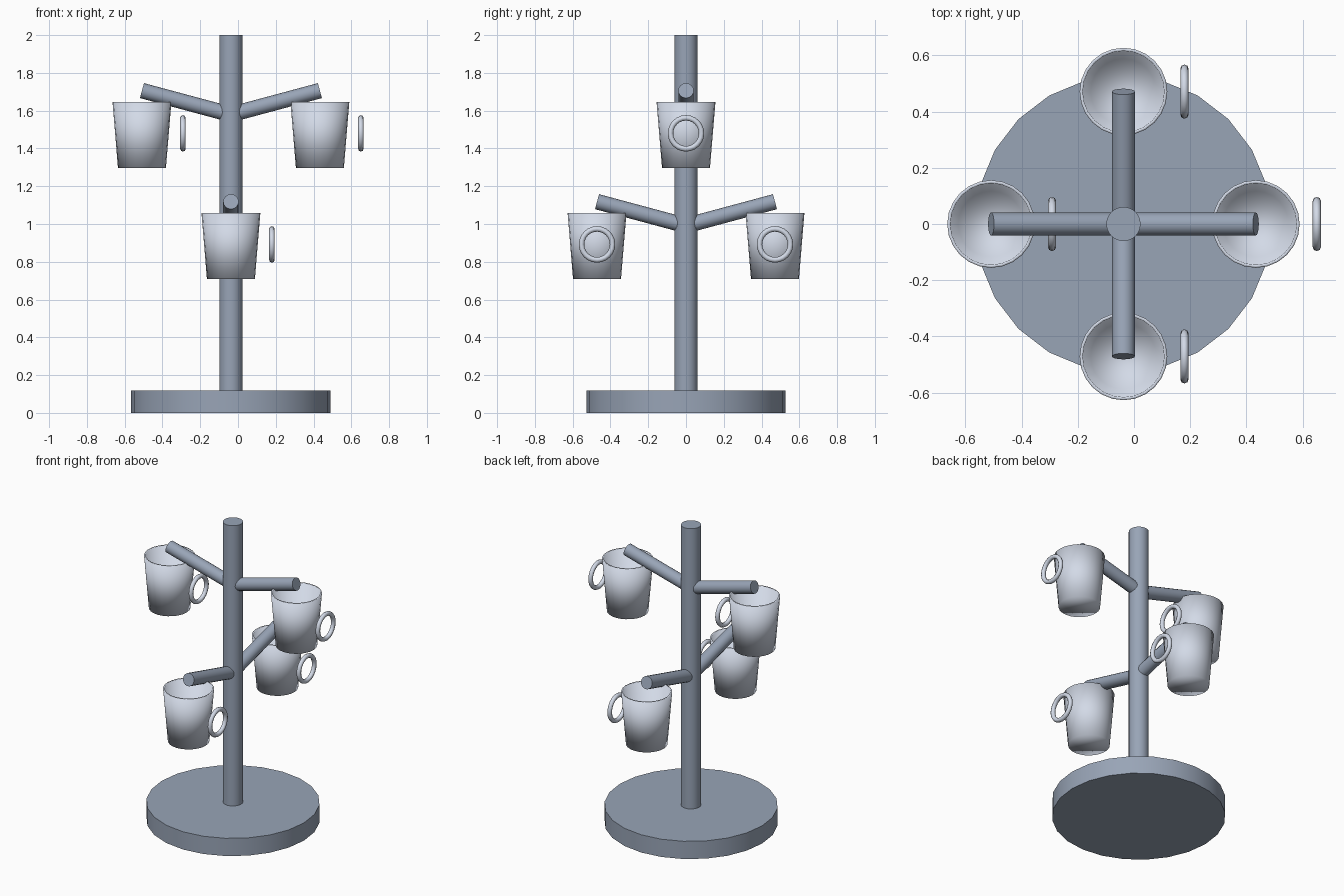
import bpy, bmesh, math
from mathutils import Vector

if "Cube" in bpy.data.objects:
    bpy.data.objects.remove(bpy.data.objects["Cube"])

CX = -0.0375         # stand axis; the handles shift the model's centre
ARM = 0.471          # horizontal reach of each arm


def material(name, rgb):
    mat = bpy.data.materials.new(name)
    mat.diffuse_color = (*rgb, 1)
    mat.use_nodes = True
    mat.node_tree.nodes["Principled BSDF"].inputs["Base Color"].default_value = mat.diffuse_color
    return mat


STAND = material("stand_slate", (0.316, 0.373, 0.471))
CERAMIC = material("cup_pale_grey", (0.65, 0.70, 0.80))


def finish(obj, name, mat, angle):
    obj.name = name
    obj.data.materials.append(mat)
    bpy.ops.object.select_all(action='DESELECT')
    obj.select_set(True)
    bpy.context.view_layer.objects.active = obj
    if angle >= 180:
        bpy.ops.object.shade_smooth()
    else:
        bpy.ops.object.shade_smooth_by_angle(angle=math.radians(angle))


def rod(name, start, end, radius, sides):
    """Capped cylinder between two points."""
    a, b = Vector(start), Vector(end)
    bpy.ops.mesh.primitive_cylinder_add(vertices=sides, radius=radius,
                                        depth=(b - a).length, location=(a + b) / 2)
    obj = bpy.context.object
    obj.rotation_euler = (b - a).to_track_quat('Z', 'Y').to_euler()
    finish(obj, name, STAND, 30)


def cup(name, x, y, z):
    """Tapered cup with wall thickness, plus its separate ring handle."""
    n = 24
    profile = [(0.127, 0), (0.156, 0.35), (0.145, 0.35), (0.117, 0.012)]
    bm = bmesh.new()
    rings = [[bm.verts.new((r * math.cos(2 * math.pi * i / n),
                            r * math.sin(2 * math.pi * i / n), h)) for i in range(n)]
             for r, h in profile]
    for low, high in zip(rings, rings[1:]):
        for i in range(n):
            j = (i + 1) % n
            bm.faces.new((low[i], low[j], high[j], high[i]))
    bm.faces.new(rings[0][::-1])
    bm.faces.new(rings[-1])
    mesh = bpy.data.meshes.new(name)
    bm.to_mesh(mesh)
    bm.free()
    obj = bpy.data.objects.new(name, mesh)
    obj.location = (x, y, z)
    bpy.context.collection.objects.link(obj)
    finish(obj, name, CERAMIC, 180)

    bpy.ops.mesh.primitive_torus_add(major_segments=24, minor_segments=8,
                                     major_radius=0.082, minor_radius=0.0145,
                                     location=(x + 0.217, y, z + 0.183),
                                     rotation=(0, math.pi / 2, 0))
    finish(bpy.context.object, name + "_handle", CERAMIC, 180)


# base and post
rod("base", (CX, 0, 0), (CX, 0, 0.119), 0.528, 24)
rod("post", (CX, 0, 0.1), (CX, 0, 2.0), 0.061, 24)

# upper pair of arms along x, lower pair along y, one cup under each tip
rise = ARM * math.tan(math.radians(15))
for level, z, dirs in (("upper", 1.58, ((1, 0), (-1, 0))),
                       ("lower", 0.992, ((0, 1), (0, -1)))):
    for k, (dx, dy) in enumerate(dirs, 1):
        tip = (CX + dx * ARM, dy * ARM)
        rod(f"{level}_arm_{k}", (CX + dx * 0.02, dy * 0.02, z + 0.005),
            (*tip, z + rise), 0.041, 16)
        cup(f"{level}_cup_{k}", *tip, z - 0.283)
